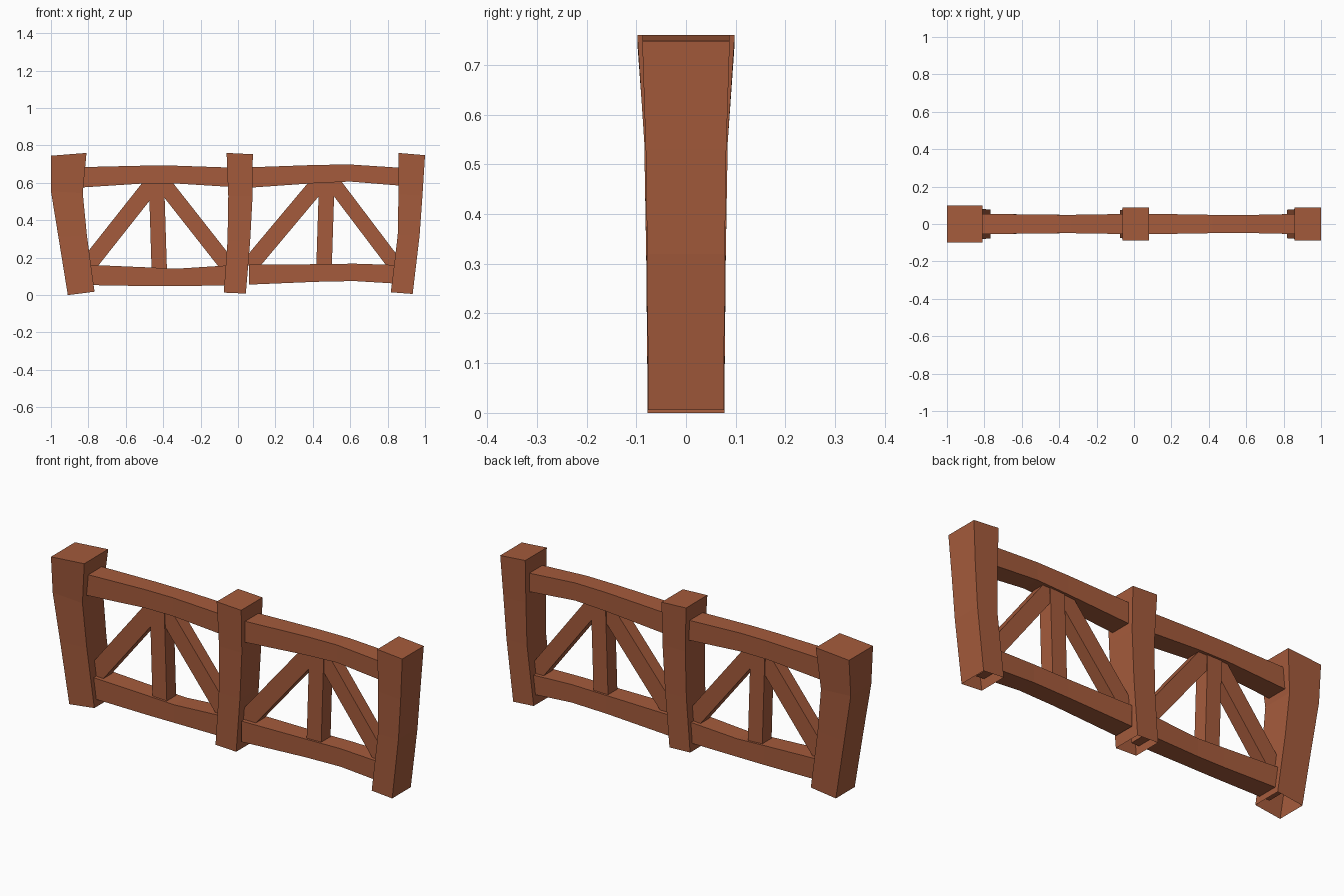
import bpy, bmesh
from mathutils import Vector

if "Cube" in bpy.data.objects:
    bpy.data.objects.remove(bpy.data.objects["Cube"])

wood = bpy.data.materials.new("red_brown_wood")
wood.diffuse_color = (0.376, 0.105, 0.045, 1)
wood.use_nodes = True
wood.node_tree.nodes["Principled BSDF"].inputs["Base Color"].default_value = wood.diffuse_color


def loft(name, sections, caps=()):
    """Four-sided beam through sections ((xa, za), (xb, zb), half_depth)."""
    bm = bmesh.new()
    rings = []
    for (xa, za), (xb, zb), h in sections:
        rings.append([bm.verts.new(p) for p in
                      ((xa, -h, za), (xb, -h, zb), (xb, h, zb), (xa, h, za))])
    for r, s in zip(rings, rings[1:]):
        for i in range(4):
            j = (i + 1) % 4
            bm.faces.new((r[i], r[j], s[j], s[i]))
    for c in caps:
        bm.faces.new(rings[c] if c else rings[c][::-1])
    bmesh.ops.recalc_face_normals(bm, faces=bm.faces)
    # open lofts: make sure the first side looks outward (towards -y)
    bm.faces.ensure_lookup_table()
    if bm.faces[0].normal.y > 0:
        bmesh.ops.reverse_faces(bm, faces=bm.faces)
    me = bpy.data.meshes.new(name)
    bm.to_mesh(me)
    bm.free()
    me.materials.append(wood)
    ob = bpy.data.objects.new(name, me)
    bpy.context.collection.objects.link(ob)


def rail(name, stations):
    """Bent rail from (x, z_bottom, z_top, half_depth) stations."""
    loft(name, [((x, b), (x, t), h) for x, b, t, h in stations], (0, -1))


def brace(name, p, q, width, h):
    """Straight brace between two (x, z) points."""
    p, q = Vector(p), Vector(q)
    d = (q - p).normalized()
    n = Vector((-d.y, d.x)) * width / 2
    loft(name, [(tuple(e + n), tuple(e - n), h) for e in (p, q)], (0, -1))


# posts, open underneath
loft("left_post", [((-.91, 0), (-.767, .018), .077), ((-.96, .31), (-.808, .32), .080),
                   ((-1, .555), (-.83, .545), .084), ((-1, .745), (-.81, .76), .098)], (-1,))
loft("middle_post", [((-.076, .013), (.042, .008), .075), ((-.056, .29), (.065, .29), .077),
                     ((-.052, .53), (.078, .53), .080), ((-.061, .76), (.079, .753), .087)], (-1,))
loft("right_post", [((.817, .015), (.934, .006), .076), ((.854, .32), (.971, .32), .078),
                    ((.858, .54), (.986, .53), .081), ((.857, .76), (1, .748), .088)], (-1,))

# rails
rail("upper_left_rail", [(-.84, .575, .684, .055), (-.5, .597, .692, .050),
                         (-.34, .597, .692, .049), (-.02, .577, .681, .054)])
rail("lower_left_rail", [(-.83, .054, .163, .055), (-.48, .048, .148, .050),
                         (-.33, .048, .141, .049), (-.03, .052, .160, .054)])
rail("upper_right_rail", [(.06, .574, .683, .055), (.42, .599, .696, .049),
                          (.6, .607, .698, .048), (.88, .584, .680, .054)])
rail("lower_right_rail", [(.058, .056, .163, .055), (.42, .071, .165, .049),
                          (.62, .075, .168, .048), (.87, .060, .160, .054)])

# upright struts
brace("left_upright", (-.421, .135), (-.436, .61), .082, .038)
brace("right_upright", (.46, .15), (.475, .615), .083, .038)

# diagonal braces
brace("left_diagonal_a", (-.80, .163), (-.445, .612), .090, .033)
brace("left_diagonal_b", (-.05, .152), (-.41, .61), .085, .033)
brace("right_diagonal_a", (.06, .155), (.445, .614), .090, .033)
brace("right_diagonal_b", (.843, .158), (.495, .618), .080, .033)
